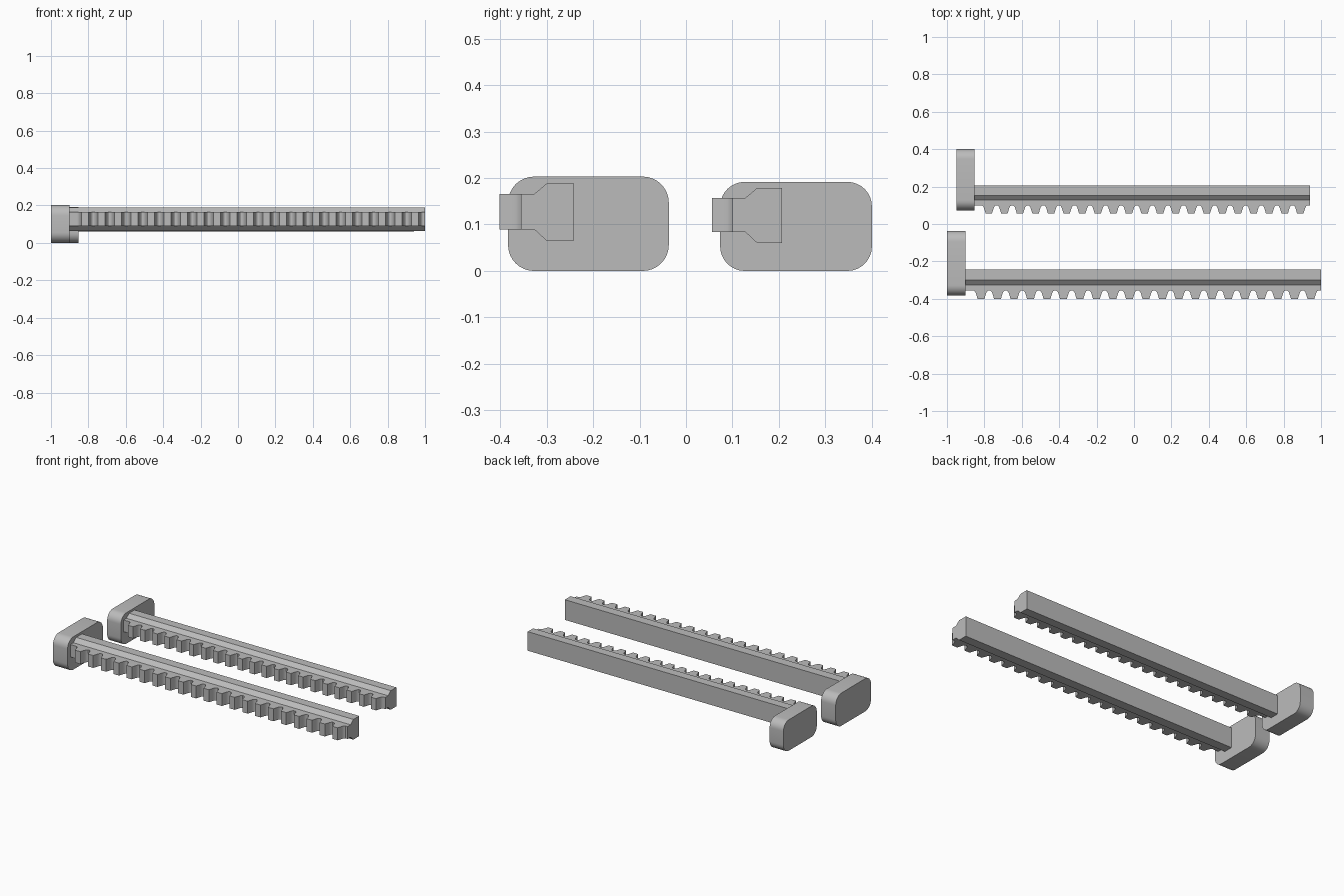
import bpy
import math
from mathutils import Matrix, Vector

cube = bpy.data.objects.get("Cube")
if cube:
    bpy.data.objects.remove(cube, do_unlink=True)

# One plain grey for everything
grey = bpy.data.materials.new("plain grey")
grey.use_nodes = True
colour = (0.5, 0.5, 0.5, 1)
grey.diffuse_color = colour
grey.node_tree.nodes["Principled BSDF"].inputs["Base Color"].default_value = colour


def prism(name, outline, axis, start, end, place):
    """Extrude a 2D outline along x (outline in y, z) or z (outline in x, y)."""
    def point(p, t):
        return Vector((t, *p) if axis == "x" else (*p, t))
    n = len(outline)
    verts = [place @ point(p, t) for t in (start, end) for p in outline]
    faces = [(i, (i + 1) % n, n + (i + 1) % n, n + i) for i in range(n)]
    faces += [tuple(reversed(range(n))), tuple(range(n, 2 * n))]
    mesh = bpy.data.meshes.new(name)
    mesh.from_pydata(verts, [], faces)
    mesh.materials.append(grey)
    obj = bpy.data.objects.new(name, mesh)
    bpy.context.collection.objects.link(obj)
    bpy.ops.object.select_all(action="DESELECT")
    obj.select_set(True)
    bpy.context.view_layer.objects.active = obj
    bpy.ops.object.mode_set(mode="EDIT")
    bpy.ops.mesh.select_all(action="SELECT")
    bpy.ops.mesh.normals_make_consistent(inside=False)
    bpy.ops.object.mode_set(mode="OBJECT")
    bpy.ops.object.shade_smooth_by_angle(angle=math.radians(30))
    return obj


def rounded_rectangle(y0, y1, z0, z1, r, steps=8):
    corners = [(y1 - r, z1 - r), (y0 + r, z1 - r), (y0 + r, z0 + r), (y1 - r, z0 + r)]
    points = []
    for quarter, (cy, cz) in enumerate(corners):
        for i in range(steps + 1):
            a = (quarter + i / steps) * math.pi / 2
            points.append((cy + r * math.cos(a), cz + r * math.sin(a)))
    return points


# Rail cross-section, with chamfers leading to the narrow toothed side
BACK, SHOULDER, NECK, ROOT, TIP = -0.242, -0.299, -0.326, -0.355, -0.401
LOW, HIGH, NECK_LOW, NECK_HIGH = 0.064, 0.189, 0.089, 0.166
rail = [(BACK, LOW), (BACK, HIGH), (SHOULDER, HIGH), (NECK, NECK_HIGH),
        (NECK, NECK_LOW), (SHOULDER, LOW)]

# Toothed strip: half a tooth (half width, depth share), mirrored and repeated
half = [(0.040, 0), (0.034, 0.08), (0.029, 0.25), (0.026, 0.45), (0.018, 1)]
tooth = [(-w, d) for w, d in half] + [(w, d) for w, d in reversed(half)]
strip = [(-0.9, NECK), (-0.9, ROOT)]
for k in range(21):
    centre = -0.818 + 0.0882 * k
    strip += [(centre + w, ROOT + (TIP - ROOT) * d) for w, d in tooth]
strip += [(1, ROOT), (1, NECK)]

# Two racks, the rear one slightly smaller
for side, scale, shift in (("front", 1, (0, 0, 0)), ("rear", 0.944, (-0.004, 0.435, 0))):
    place = Matrix.Translation(shift) @ Matrix.Scale(scale, 4)
    prism(side + "_end_stop", rounded_rectangle(-0.383, -0.037, 0, 0.203, 0.056),
          "x", -1, -0.9, place)
    prism(side + "_rail", rail, "x", -0.9, 1, place)
    prism(side + "_rack_teeth", strip, "z", NECK_LOW, NECK_HIGH, place)
